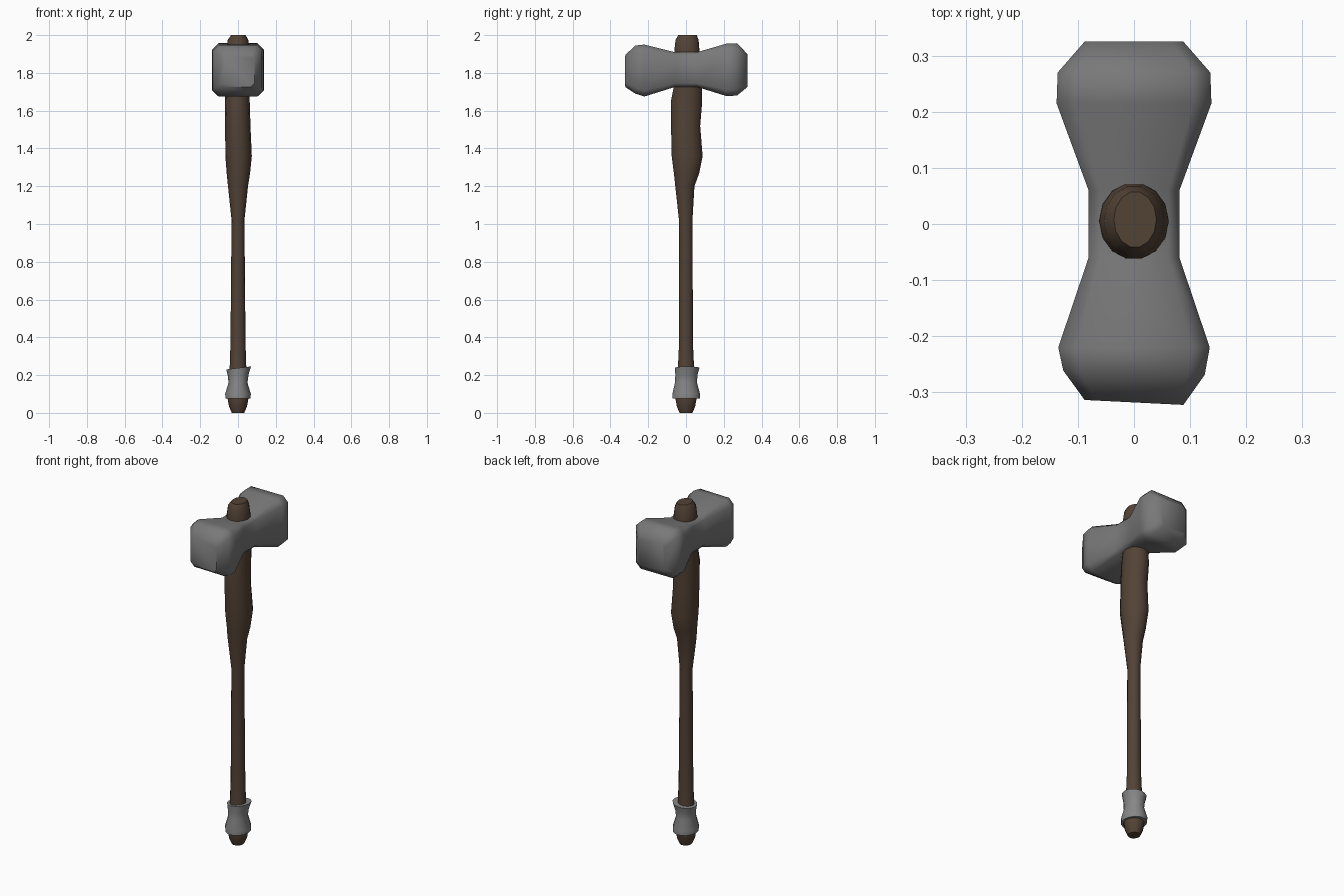
import bpy, bmesh, math

if "Cube" in bpy.data.objects:
    bpy.data.objects.remove(bpy.data.objects["Cube"], do_unlink=True)


def material(name, color):
    m = bpy.data.materials.new(name)
    m.use_nodes = True
    m.diffuse_color = (*color, 1)
    bsdf = m.node_tree.nodes["Principled BSDF"]
    bsdf.inputs["Base Color"].default_value = (*color, 1)
    bsdf.inputs["Roughness"].default_value = 0.8
    return m


def loft(name, rings, mat, angle):
    """Skin a list of point rings and cap both ends."""
    bm = bmesh.new()
    loops = [[bm.verts.new(p) for p in ring] for ring in rings]
    n = len(loops[0])
    for a, b in zip(loops, loops[1:]):
        for i in range(n):
            j = (i + 1) % n
            bm.faces.new((a[i], a[j], b[j], b[i]))
    bm.faces.new(loops[0])
    bm.faces.new(loops[-1])
    bmesh.ops.recalc_face_normals(bm, faces=bm.faces)
    mesh = bpy.data.meshes.new(name)
    bm.to_mesh(mesh)
    bm.free()
    mesh.materials.append(mat)
    ob = bpy.data.objects.new(name, mesh)
    bpy.context.collection.objects.link(ob)
    bpy.ops.object.select_all(action="DESELECT")
    ob.select_set(True)
    bpy.context.view_layer.objects.active = ob
    bpy.ops.object.shade_smooth_by_angle(angle=math.radians(angle))
    return ob


def oval(z, x0, x1, y0, y1, tilt=0, sides=14):
    """Horizontal oval between the given limits, tilted along x."""
    ring = []
    for i in range(sides):
        a = math.tau * i / sides
        c, s = math.cos(a), math.sin(a)
        ring.append(((x0 + x1) / 2 + (x1 - x0) / 2 * c,
                     (y0 + y1) / 2 + (y1 - y0) / 2 * s, z + tilt * c))
    return ring


def block(y, w, z0, z1, c, skew=0):
    """Upright rectangle with cut corners, as a ring across the head."""
    pts = [(w, z0 + c), (w, z1 - c), (w - c, z1), (c - w, z1),
           (-w, z1 - c), (-w, z0 + c), (c - w, z0), (w - c, z0)]
    return [(x, y + skew * x, z) for x, z in pts]


wood = material("dark wood", (0.085, 0.055, 0.036))
stone = material("grey stone", (0.19, 0.19, 0.19))
metal = material("grey metal", (0.24, 0.24, 0.24))

# Handle: slim shaft swelling into a thick, uneven neck
handle = [(0.0, -.033, .033, -.035, .035), (.035, -.048, .048, -.05, .05),
          (.08, -.056, .056, -.058, .058), (.24, -.044, .044, -.044, .044),
          (.36, -.040, .040, -.038, .038), (1.02, -.034, .034, -.038, .035),
          (1.2, -.053, .053, -.058, .046), (1.27, -.06, .064, -.066, .072),
          (1.36, -.067, .073, -.078, .09), (1.52, -.068, .066, -.081, .077),
          (1.65, -.070, .062, -.082, .088), (1.72, -.066, .062, -.068, .086),
          (1.92, -.062, .062, -.063, .073), (1.975, -.054, .054, -.057, .068),
          (2.0, -.036, .04, -.042, .058)]
loft("handle", [oval(*r) for r in handle], wood, 50)

# Flared collar near the foot
collar = [(.075, -.066, .066, -.074, .076, 0), (.10, -.068, .068, -.074, .076, 0),
          (.16, -.05, .05, -.06, .06, 0), (.20, -.054, .056, -.058, .062, .004),
          (.238, -.062, .069, -.06, .072, .008)]
loft("collar", [oval(*r) for r in collar], metal, 50)

# Double-ended hammer head, waisted around the handle
head = [(-.318, .088, 1.725, 1.895, .02, -.05), (-.265, .126, 1.69, 1.945, .03, -.03),
        (-.22, .135, 1.675, 1.95, .032, 0), (-.06, .081, 1.725, 1.91, .02, 0),
        (.06, .081, 1.725, 1.91, .02, 0), (.215, .138, 1.677, 1.955, .032, 0),
        (.27, .136, 1.68, 1.957, .032, 0), (.325, .088, 1.725, 1.9, .02, 0)]
loft("hammer_head", [block(*r) for r in head], stone, 50)
